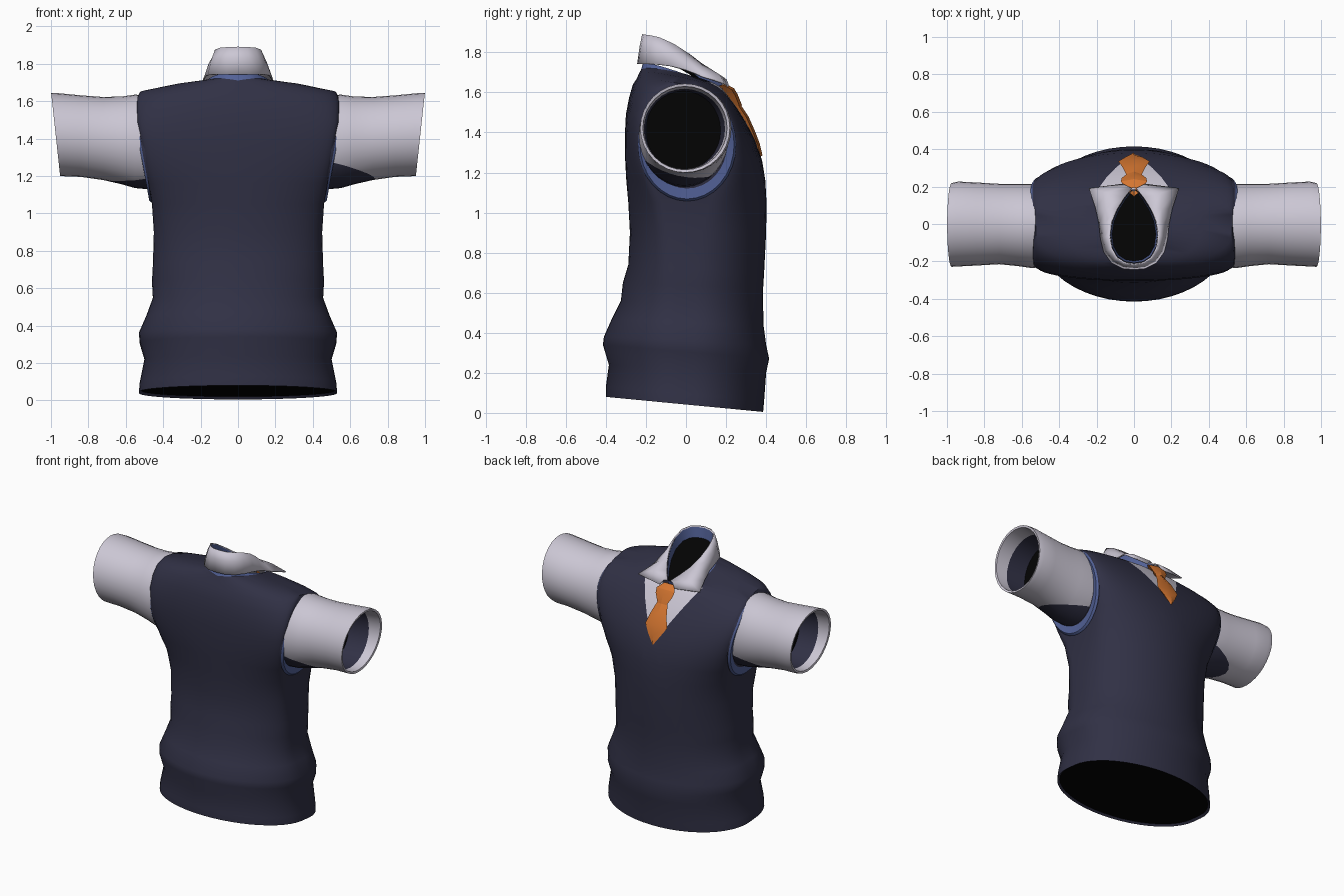
import bpy, bmesh, math
from mathutils import Vector

cube = bpy.data.objects.get("Cube")
if cube:
    bpy.data.objects.remove(cube)


def material(name, rgb):
    m = bpy.data.materials.new(name)
    m.use_nodes = True
    m.diffuse_color = (*rgb, 1)
    b = m.node_tree.nodes["Principled BSDF"]
    b.inputs["Base Color"].default_value = (*rgb, 1)
    b.inputs["Roughness"].default_value = 0.8
    return m


MATS = [material("navy_knit", (0.030, 0.030, 0.059)),
        material("white_cotton", (0.60, 0.57, 0.66)),
        material("blue_trim", (0.085, 0.12, 0.31)),
        material("orange_silk", (0.66, 0.18, 0.03)),
        material("black_inside", (0.001, 0.001, 0.001))]
NAVY, WHITE, BLUE, ORANGE, BLACK = range(5)


def finish(name, bm, angle=40):
    bmesh.ops.recalc_face_normals(bm, faces=bm.faces)
    me = bpy.data.meshes.new(name)
    bm.to_mesh(me)
    bm.free()
    for m in MATS:
        me.materials.append(m)
    ob = bpy.data.objects.new(name, me)
    bpy.context.collection.objects.link(ob)
    bpy.ops.object.select_all(action='DESELECT')
    ob.select_set(True)
    bpy.context.view_layer.objects.active = ob
    bpy.ops.object.shade_smooth_by_angle(angle=math.radians(angle))
    return ob


def loft(rings, mats, closed=True, cap=None):
    """Bridge consecutive rings; mats holds one colour per band."""
    bm = bmesh.new()
    vs = [[bm.verts.new(p) for p in r] for r in rings]
    n = len(vs[0])
    for a, b, m in zip(vs, vs[1:], mats):
        for i in range(n if closed else n - 1):
            j = (i + 1) % n
            bm.faces.new((a[i], a[j], b[j], b[i])).material_index = m
    if cap is not None:
        bm.faces.new(vs[-1]).material_index = cap
    return bm


def cut(bm, faces, point, normal):
    geom = set(faces) | {e for f in faces for e in f.edges} | {v for f in faces for v in f.verts}
    bmesh.ops.bisect_plane(bm, geom=list(geom), plane_co=point,
                           plane_no=Vector(normal).normalized())


def arm_x(z):
    return 0.46 + 0.08 * min(1, max(0, (z - 1.06) / 0.44))


# Vest body: stadium-shaped rings with flat sides where the arms join
def body_ring(zb, zf, w, yb, yf, ds, lift=0):
    pts = []
    n = 24
    for s, ye in ((1, yf), (-1, -yb)):
        for i in range(n + 1):
            t = math.pi * i / n
            x = s * w * math.cos(t)
            y = s * (ds + (ye - ds) * math.sin(t))
            f = (y - yb) / (yf - yb)
            pts.append((x, y, zb + (zf - zb) * f + lift * abs(math.cos(t))))
    return pts


body = [  # back z, front z, half width, back y, front y, flat side
    (0.09, 0.02, 0.515, -0.385, 0.375, 0.04),
    (0.08, 0.005, 0.53, -0.40, 0.385, 0.04),
    (0.13, 0.06, 0.525, -0.40, 0.39, 0.04),
    (0.24, 0.20, 0.50, -0.385, 0.40, 0.04),
    (0.34, 0.27, 0.525, -0.415, 0.415, 0.04),
    (0.38, 0.34, 0.53, -0.41, 0.40, 0.04),
    (0.47, 0.43, 0.49, -0.37, 0.388, 0.05),
    (0.56, 0.53, 0.455, -0.325, 0.385, 0.05),
    (0.65, 0.62, 0.46, -0.315, 0.385, 0.05),
    (0.74, 0.70, 0.455, -0.288, 0.39, 0.06),
    (0.90, 0.90, 0.45, -0.28, 0.40, 0.08),
    (1.05, 1.05, 0.46, -0.288, 0.402, 0.12),
    (1.16, 1.16, arm_x(1.16), -0.298, 0.396, 0.18),
    (1.27, 1.26, arm_x(1.27), -0.304, 0.38, 0.22),
    (1.39, 1.36, arm_x(1.38), -0.305, 0.345, 0.23),
    (1.49, 1.45, arm_x(1.48), -0.30, 0.30, 0.215),
    (1.57, 1.53, 0.54, -0.285, 0.25, 0.175),
    (1.64, 1.575, 0.538, -0.265, 0.215, 0.12),
    (1.67, 1.595, 0.525, -0.245, 0.20, 0.05, 0.01),
    (1.695, 1.605, 0.36, -0.235, 0.19, 0.03, 0.025),
    (1.71, 1.61, 0.178, -0.225, 0.185, 0.02, 0.035),
    (1.745, 1.61, 0.165, -0.215, 0.17, 0.02, 0.02)]
bm = loft([body_ring(*r) for r in body], [NAVY] * (len(body) - 2) + [BLUE])

# V neckline: cut two clean edges, colour the shirt front between them
slope = 1.65
for s in (1, -1):
    cut(bm, [f for f in bm.faces if f.calc_center_median().y > 0.1
             and f.calc_center_median().z > 1.2], (0, 0, 1.285), (s * slope, 0, -1))
for f in bm.faces:
    c = f.calc_center_median()
    if c.y > 0.12 and c.z > 1.285 + slope * abs(c.x):
        f.material_index = WHITE
finish("vest_body", bm)

# Dark closing surface inside the hem
bm = bmesh.new()
bm.faces.new([bm.verts.new(p) for p in body_ring(*body[0])]).material_index = BLACK
finish("hem_inside", bm)


# Sleeves and armhole trims
def oval(x, zc, rz, yc, ry, tilt=0.0, n=32):
    return [(x + tilt * math.sin(a), yc + ry * math.cos(a), zc + rz * math.sin(a))
            for a in (2 * math.pi * i / n for i in range(n))]


def trim_ring(ry, rz, out):
    return [(arm_x(p[2]) + out, p[1], p[2]) for p in oval(0, 1.34, rz, 0.005, ry)]


def flip(rings, s):
    return [[(s * x, y, z) for x, y, z in r] for r in rings]


sleeve = [oval(0.44, 1.375, 0.25, -0.01, 0.22), oval(0.55, 1.385, 0.25, -0.01, 0.225),
          oval(0.62, 1.39, 0.235, -0.005, 0.22), oval(0.72, 1.40, 0.222, 0, 0.215),
          oval(0.84, 1.413, 0.218, 0, 0.222), oval(0.94, 1.42, 0.222, 0, 0.227, 0.015),
          oval(0.975, 1.422, 0.222, -0.005, 0.224, 0.024)]
lining = [sleeve[-1], oval(0.972, 1.422, 0.208, -0.005, 0.21, 0.024),
          oval(0.89, 1.417, 0.20, -0.008, 0.203), oval(0.75, 1.41, 0.197, -0.014, 0.187)]
for s, side in ((1, "left"), (-1, "right")):
    bm = loft(flip(sleeve, s), [WHITE] * 6)
    # shaded knit patch under the arm, split off by a slanted cut
    point, normal = Vector((s * 0.6, 0, 1.2)), Vector((s * 0.2, s * 0.25, 1))
    cut(bm, bm.faces[:], point, normal)
    for f in bm.faces:
        if (f.calc_center_median() - point).dot(normal) < 0:
            f.material_index = NAVY
    finish(side + "_sleeve", bm)
    finish(side + "_sleeve_lining",
           loft(flip(lining, s), [WHITE, WHITE, NAVY], cap=BLACK))
    trim = [trim_ring(0.25, 0.288, -0.03), trim_ring(0.245, 0.283, 0.002),
            trim_ring(0.235, 0.272, 0.013), trim_ring(0.20, 0.22, 0.004)]
    finish(side + "_armhole_trim", loft(flip(trim, s), [NAVY, BLUE, BLUE]))

# Collar: folded strip from the nape to the two points
top = [(0, -0.215, 1.89), (0.05, -0.207, 1.888), (0.092, -0.18, 1.885),
       (0.12, -0.13, 1.873), (0.13, -0.06, 1.84), (0.118, 0.015, 1.79),
       (0.09, 0.08, 1.74), (0.052, 0.14, 1.70), (0.012, 0.19, 1.665)]
low = [(0, -0.24, 1.742), (0.06, -0.235, 1.742), (0.118, -0.205, 1.742),
       (0.158, -0.15, 1.74), (0.176, -0.08, 1.732), (0.185, 0, 1.712),
       (0.203, 0.08, 1.68), (0.24, 0.19, 1.645), (0.06, 0.212, 1.63)]


def mirrored(path):
    return [(-x, y, z) for x, y, z in reversed(path[1:])] + path


def between(a, b, bulge):
    return [tuple(Vector(p).lerp(Vector(q), 0.5) + Vector((0, 0, bulge)))
            for p, q in zip(a, b)]


collar = finish("collar", loft([mirrored(p) for p in (top, between(top, low, 0.014), low)],
                               [WHITE, WHITE], closed=False), 60)
mod = collar.modifiers.new("cloth", 'SOLIDIFY')
mod.thickness = 0.008
mod.offset = 0

# Collar lining and dark neck opening
rim = [(x * 0.97, y * 0.97, z - 0.006) for x, y, z in mirrored(top)]
deep = [(x * 0.93, y * 0.95, z - 0.07) for x, y, z in rim]
finish("neck_lining", loft([rim, deep], [BLUE], cap=BLACK))


# Tie: knot and blade with one soft centre ridge, from rows of half width, y, z
def ridged(name, rows, drop):
    rings = [[(-w, y - drop, z - drop * 0.5), (0, y, z), (w, y - drop, z - drop * 0.5),
              (0, y - 0.05, z - 0.02)] for w, y, z in rows]
    finish(name, loft(rings, [ORANGE] * len(rows), cap=ORANGE), 25)


ridged("tie_knot", [(0.04, 0.195, 1.645), (0.07, 0.24, 1.62),
                    (0.066, 0.258, 1.59), (0.036, 0.28, 1.535)], 0.012)
ridged("tie_blade", [(0.036, 0.265, 1.55), (0.06, 0.312, 1.48), (0.084, 0.345, 1.405),
                     (0.045, 0.368, 1.345), (0.003, 0.382, 1.285)], 0.01)
